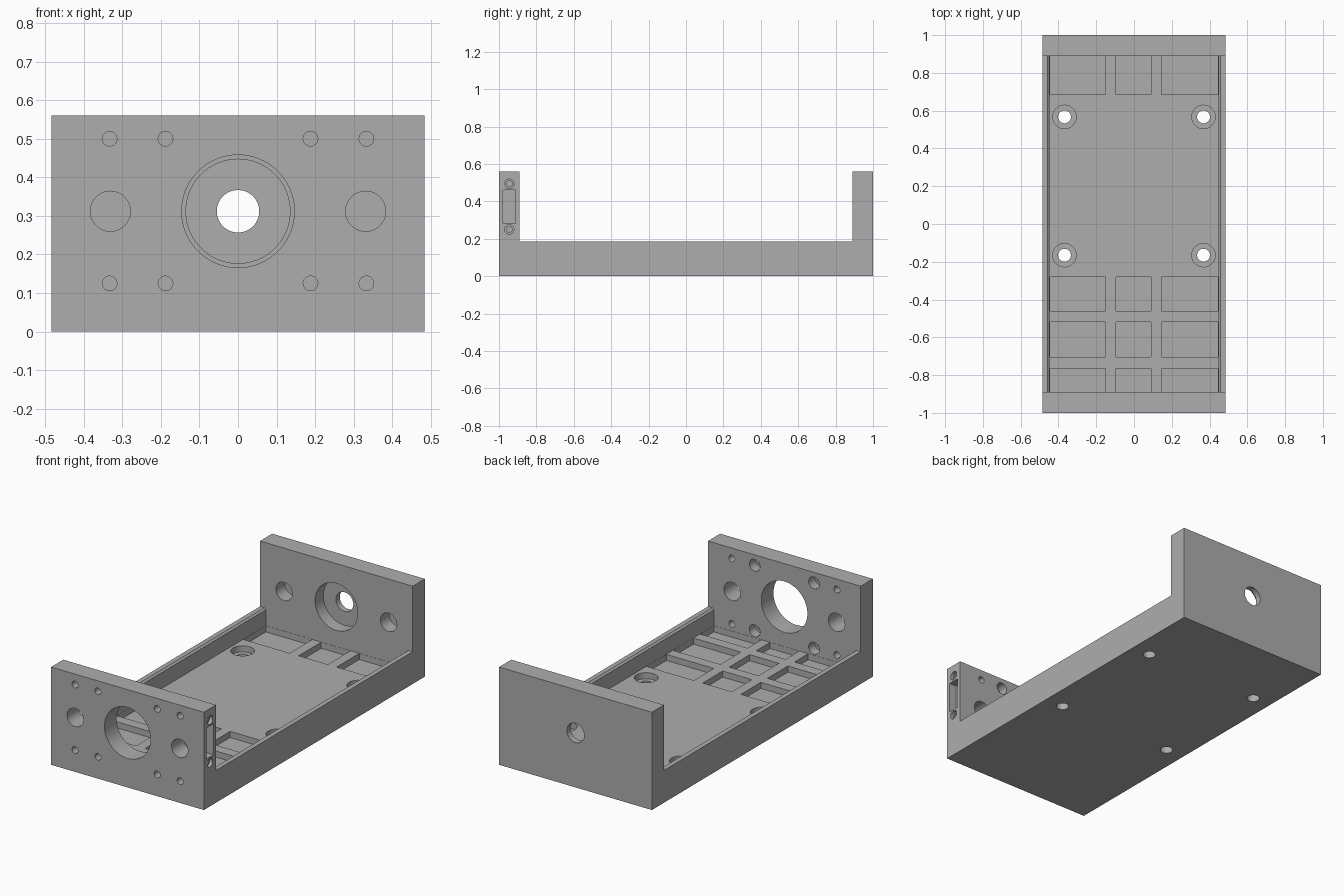
import bpy
import bmesh
from math import pi
from mathutils import Matrix, Vector

cube = bpy.data.objects.get("Cube")
if cube:
    bpy.data.objects.remove(cube, do_unlink=True)

HALF_W, HEIGHT = 0.484, 0.56
INNER = 0.89          # inner face of both end plates
RAIL_X, RAIL_Z = 0.447, 0.185
FLOOR, POCKET = 0.085, 0.05
MID_Z = 0.312
EPS = 0.001

grey = bpy.data.materials.new("machined grey")
grey.use_nodes = True
colour = (0.42, 0.42, 0.42, 1)
grey.diffuse_color = colour
grey.node_tree.nodes["Principled BSDF"].inputs["Base Color"].default_value = colour


def finish(bm, name):
    bmesh.ops.recalc_face_normals(bm, faces=bm.faces)
    mesh = bpy.data.meshes.new(name)
    bm.to_mesh(mesh)
    bm.free()
    mesh.materials.append(grey)
    obj = bpy.data.objects.new(name, mesh)
    bpy.context.collection.objects.link(obj)
    return obj


def box(name, low, high):
    low, high = Vector(low), Vector(high)
    bm = bmesh.new()
    bmesh.ops.create_cube(bm, size=1)
    bmesh.ops.scale(bm, vec=high - low, verts=bm.verts)
    bmesh.ops.translate(bm, vec=(low + high) / 2, verts=bm.verts)
    return finish(bm, name)


def rod(start, end, radius, sides=48):
    start, end = Vector(start), Vector(end)
    axis = end - start
    turn = Vector((0, 0, 1)).rotation_difference(axis).to_matrix().to_4x4()
    bm = bmesh.new()
    bmesh.ops.create_cone(bm, cap_ends=True, segments=sides, radius1=radius,
                          radius2=radius, depth=axis.length,
                          matrix=Matrix.Translation((start + end) / 2) @ turn)
    return finish(bm, "hole_cutter")


def cut(cutter):
    cutter.hide_render = True
    mod = body.modifiers.new("cut", "BOOLEAN")
    mod.operation = "DIFFERENCE"
    mod.solver = "EXACT"
    mod.object = cutter
    bpy.context.view_layer.objects.active = body
    bpy.ops.object.modifier_apply(modifier=mod.name)
    bpy.data.objects.remove(cutter, do_unlink=True)


def drill_y(x, z, y0, y1, radius, sides=48):
    cut(rod((x, y0, z), (x, y1, z), radius, sides))


# Solid block
body = box("mounting_tray", (-HALF_W, -1, 0), (HALF_W, 1, HEIGHT))

# Channel between the end plates, leaving low rails with a chamfered inner lip
half = [(RAIL_X, FLOOR), (RAIL_X, RAIL_Z - 0.01), (RAIL_X + 0.01, RAIL_Z),
        (0.6, RAIL_Z), (0.6, 0.7)]
profile = half + [(-x, z) for x, z in reversed(half)]
bm = bmesh.new()
face = bm.faces.new([bm.verts.new((x, -INNER, z)) for x, z in profile])
grown = bmesh.ops.extrude_face_region(bm, geom=[face])
bmesh.ops.translate(bm, vec=(0, 2 * INNER, 0),
                    verts=[v for v in grown["geom"] if isinstance(v, bmesh.types.BMVert)])
cut(finish(bm, "channel_cutter"))

# Floor pockets in a grid of rows and columns
columns = [(-RAIL_X + EPS, -0.152), (-0.095, 0.09), (0.146, RAIL_X - EPS)]
rows = [(-INNER + EPS, -0.765), (-0.705, -0.52), (-0.46, -0.28), (0.685, INNER - EPS)]
for y0, y1 in rows:
    for x0, x1 in columns:
        cut(box("pocket_cutter", (x0, y0, POCKET), (x1, y1, FLOOR + 0.02)))

# Counterbored mounting holes through the floor
for x in (-0.368, 0.368):
    for y in (-0.165, 0.567):
        cut(rod((x, y, 0.05), (x, y, 0.12), 0.062))
        cut(rod((x, y, -0.1), (x, y, 0.1), 0.034))

# Bearing bores: open in the front plate, stepped in the rear plate
drill_y(0, MID_Z, -1.1, -0.8, 0.146, 96)
drill_y(0, MID_Z, 0.8, 0.965, 0.135, 96)
drill_y(0, MID_Z, 0.9, 1.1, 0.055, 64)

# Guide rod holes and screw holes, mirrored left and right
for side in (-1, 1):
    drill_y(side * 0.331, MID_Z, -1.1, -0.8, 0.052)
    drill_y(side * 0.331, MID_Z, 0.8, 0.97, 0.052)
    for z in (0.125, 0.5):
        drill_y(side * 0.333, z, -1.1, -0.8, 0.019, 32)
        drill_y(side * 0.188, z, -1.1, -0.8, 0.019, 32)
        drill_y(side * 0.188, z, -0.945, -0.8, 0.034, 32)

# Connector slot and its two screws on the left end of the front plate
cut(box("slot_cutter", (0.44, -0.978, 0.283), (0.6, -0.912, 0.46)))
for z in (0.25, 0.494):
    cut(rod((0.465, -0.945, z), (0.6, -0.945, z), 0.025, 32))
    cut(rod((0.41, -0.945, z), (0.6, -0.945, z), 0.016, 32))

# Smooth bores, crisp machined edges
bpy.ops.object.select_all(action="DESELECT")
body.select_set(True)
bpy.context.view_layer.objects.active = body
bpy.ops.object.shade_smooth_by_angle(angle=pi / 6)
